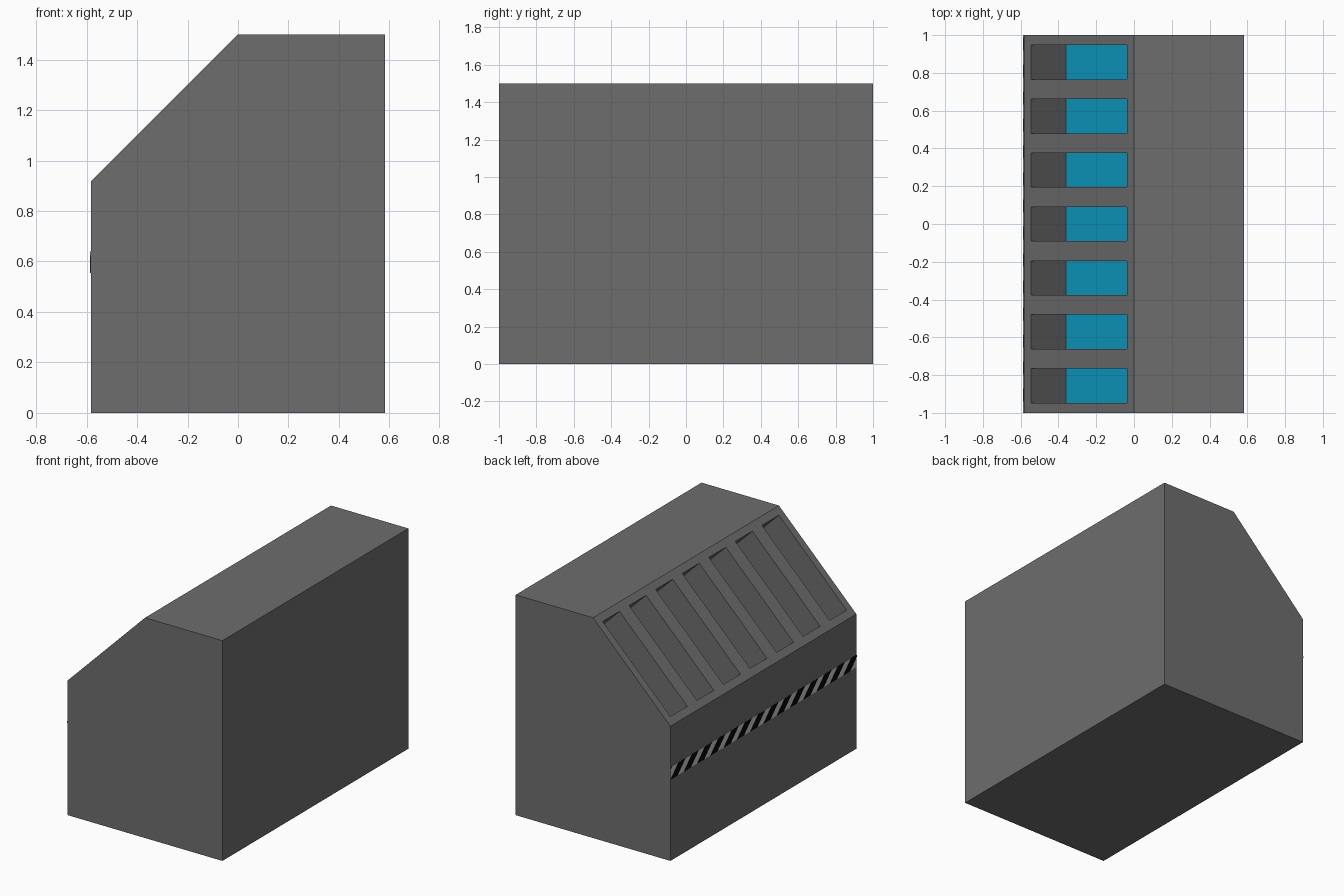
import bpy, bmesh

if "Cube" in bpy.data.objects:
    bpy.data.objects.remove(bpy.data.objects["Cube"])


def material(name, rgb):
    m = bpy.data.materials.new(name)
    m.diffuse_color = (*rgb, 1)
    m.use_nodes = True
    m.node_tree.nodes["Principled BSDF"].inputs["Base Color"].default_value = m.diffuse_color
    return m


GREY = material("housing grey", (0.155, 0.155, 0.155))
BLUE = material("panel blue", (0.004, 0.34, 0.57))
BLACK = material("stripe black", (0.002, 0.002, 0.002))
LIGHT = material("stripe light", (0.62, 0.62, 0.62))


def prism(name, profile, y0, y1, mat):
    """Extrude an x-z profile from y0 to y1."""
    bm = bmesh.new()
    face = bm.faces.new([bm.verts.new((x, y0, z)) for x, z in profile])
    ext = bmesh.ops.extrude_face_region(bm, geom=[face])
    verts = [g for g in ext["geom"] if isinstance(g, bmesh.types.BMVert)]
    bmesh.ops.translate(bm, verts=verts, vec=(0, y1 - y0, 0))
    return finish(name, bm, mat)


def finish(name, bm, mat):
    bmesh.ops.recalc_face_normals(bm, faces=bm.faces)
    me = bpy.data.meshes.new(name)
    bm.to_mesh(me)
    bm.free()
    me.materials.append(mat)
    ob = bpy.data.objects.new(name, me)
    bpy.context.collection.objects.link(ob)
    return ob


# Housing with a 45 degree sloped front
W, TOP, LOW = 0.583, 1.5, 0.917
body = prism("housing", [(-W, 0), (W, 0), (W, TOP), (0, TOP), (-W, LOW)], -1, 1, GREY)
body.data.materials.append(BLUE)

# Seven deep slots cut at right angles to the slope
DEPTH, OUT = 0.187, 0.1
a, b = -0.546, -0.036
slot = [(a - OUT, TOP + a + OUT), (b - OUT, TOP + b + OUT),
        (b + DEPTH, TOP + b - DEPTH), (a + DEPTH, TOP + a - DEPTH)]
for i in range(-3, 4):
    y = i * 2 / 7
    cutter = prism("slot_cutter", slot, y - 0.091, y + 0.091, GREY)
    cutter.hide_render = True
    mod = body.modifiers.new("slot", 'BOOLEAN')
    mod.operation, mod.solver, mod.object = 'DIFFERENCE', 'EXACT', cutter
    bpy.context.view_layer.objects.active = body
    bpy.ops.object.modifier_apply(modifier=mod.name)
    bpy.data.objects.remove(cutter)

# Blue slot floors: faces parallel to the slope but sunk below it
for p in body.data.polygons:
    sunk = p.center.z - p.center.x < TOP - 0.2
    p.material_index = int(sunk and p.normal.x < -0.6 and p.normal.z > 0.6)

# Hazard band: light strip with slanted black bars
Z0, Z1, X = 0.555, 0.64, -W
prism("hazard_band", [(X, Z0), (X, Z1), (X - 0.002, Z1), (X - 0.002, Z0)], -1, 1, LIGHT)

N = 14
pitch, lean = 2 / N, Z1 - Z0
bm = bmesh.new()
for i in range(-1, N + 2):
    y = 1 - i * pitch
    pts = [(y, Z0), (y - pitch / 2, Z0), (y - pitch / 2 - lean, Z1), (y - lean, Z1)]
    bm.faces.new([bm.verts.new((X - 0.004, py, pz)) for py, pz in pts])
for s in (-1, 1):
    bmesh.ops.bisect_plane(bm, geom=bm.verts[:] + bm.edges[:] + bm.faces[:],
                           plane_co=(0, s, 0), plane_no=(0, s, 0), clear_outer=True)
ext = bmesh.ops.extrude_face_region(bm, geom=bm.faces[:])
bmesh.ops.translate(bm, vec=(0.003, 0, 0),
                    verts=[g for g in ext["geom"] if isinstance(g, bmesh.types.BMVert)])
finish("hazard_bars", bm, BLACK)
